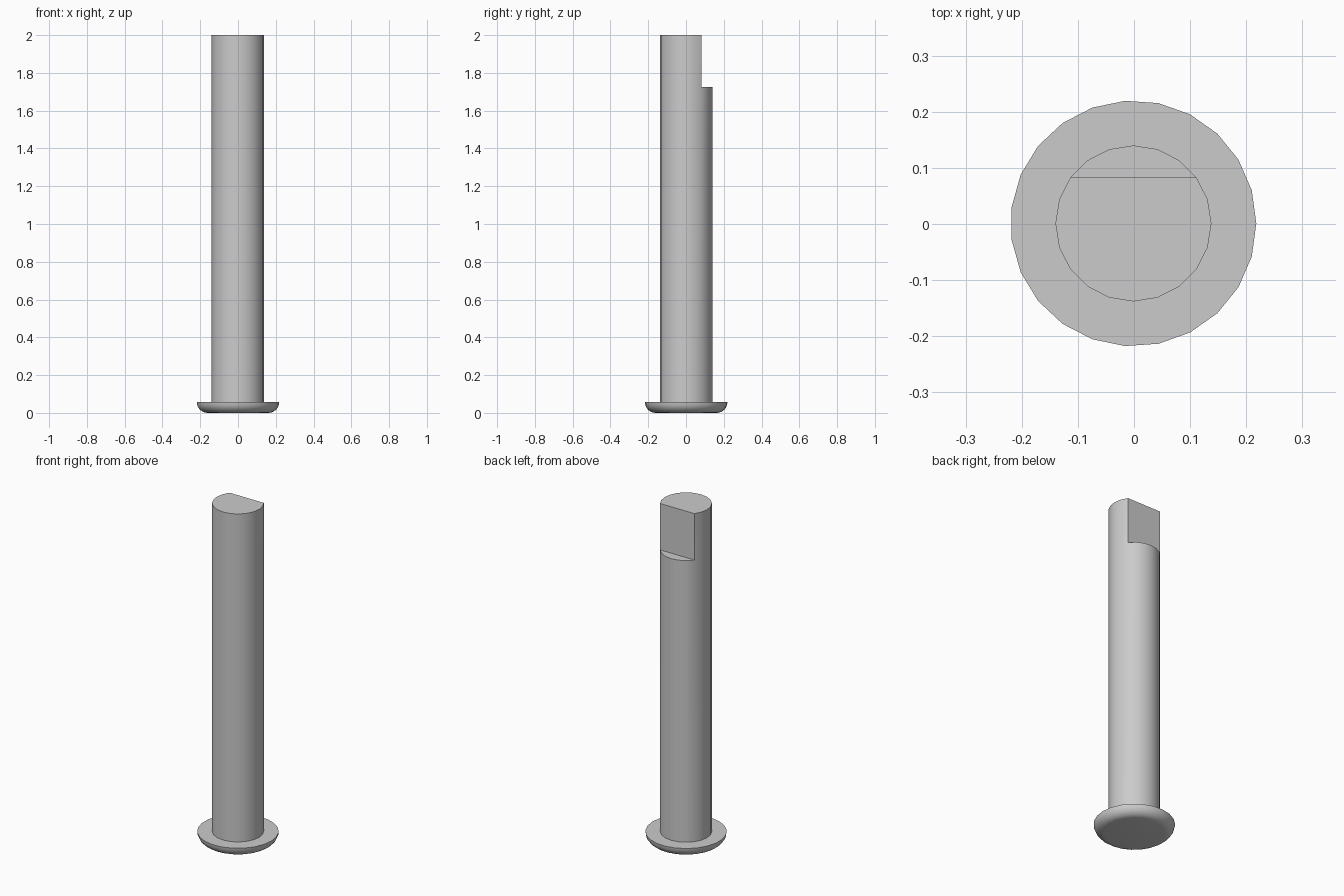
import bpy, bmesh, math
from mathutils import Vector

if "Cube" in bpy.data.objects:
    bpy.data.objects.remove(bpy.data.objects["Cube"])

HEAD_R, HEAD_H, HEAD_SIDES = 0.219, 0.057, 23
SHAFT_R, SHAFT_SIDES = 0.139, 20
STEP_Z, TOP_Z = 1.725, 2.0
CENTRE = Vector((-0.001, 0.001, 0))

steel = bpy.data.materials.new("grey steel")
steel.use_nodes = True
grey = (0.6, 0.6, 0.6, 1)
steel.diffuse_color = grey
steel.node_tree.nodes["Principled BSDF"].inputs["Base Color"].default_value = grey


def finish(name, bm):
    bmesh.ops.recalc_face_normals(bm, faces=bm.faces)
    mesh = bpy.data.meshes.new(name)
    bm.to_mesh(mesh)
    bm.free()
    obj = bpy.data.objects.new(name, mesh)
    bpy.context.collection.objects.link(obj)
    mesh.materials.append(steel)
    bpy.ops.object.select_all(action='DESELECT')
    obj.select_set(True)
    bpy.context.view_layer.objects.active = obj
    bpy.ops.object.shade_smooth_by_angle(angle=math.radians(30))
    return obj


def ring(bm, radius, z, sides):
    angles = [2 * math.pi * i / sides for i in range(sides)]
    return [bm.verts.new(CENTRE + Vector((radius * math.cos(a), radius * math.sin(a), z)))
            for a in angles]


def extrude_to(bm, face, z):
    result = bmesh.ops.extrude_face_region(bm, geom=[face])["geom"]
    for v in result:
        if isinstance(v, bmesh.types.BMVert):
            v.co.z = z
    if face.is_valid:
        bmesh.ops.delete(bm, geom=[face], context='FACES_ONLY')
    return next(f for f in result if isinstance(f, bmesh.types.BMFace))


# Head: flat underside, quarter-round edge, flat upper face
bm = bmesh.new()
steps = 6
rings = []
for i in range(steps + 1):
    a = math.pi / 2 * i / steps
    r = HEAD_R - HEAD_H * (1 - math.sin(a))
    rings.append(ring(bm, r, HEAD_H * (1 - math.cos(a)), HEAD_SIDES))
for low, high in zip(rings, rings[1:]):
    for i in range(HEAD_SIDES):
        j = (i + 1) % HEAD_SIDES
        bm.faces.new((low[i], low[j], high[j], high[i]))
bm.faces.new(rings[0][::-1])
bm.faces.new(rings[-1])
finish("pin_head", bm)

# Shaft: round bar, with a flat on the back of its upper end
bm = bmesh.new()
base = bm.faces.new(ring(bm, SHAFT_R, HEAD_H, SHAFT_SIDES))
step = extrude_to(bm, base, STEP_Z)
back_edge = CENTRE.y + SHAFT_R * math.sin(math.radians(36))
ends = [v for v in step.verts if abs(v.co.y - back_edge) < 0.001]
bmesh.ops.connect_verts(bm, verts=ends)
tongue = max((f for f in bm.faces if abs(f.calc_center_median().z - STEP_Z) < 0.001),
             key=lambda f: f.calc_area())
extrude_to(bm, tongue, TOP_Z)
finish("pin_shaft", bm)
